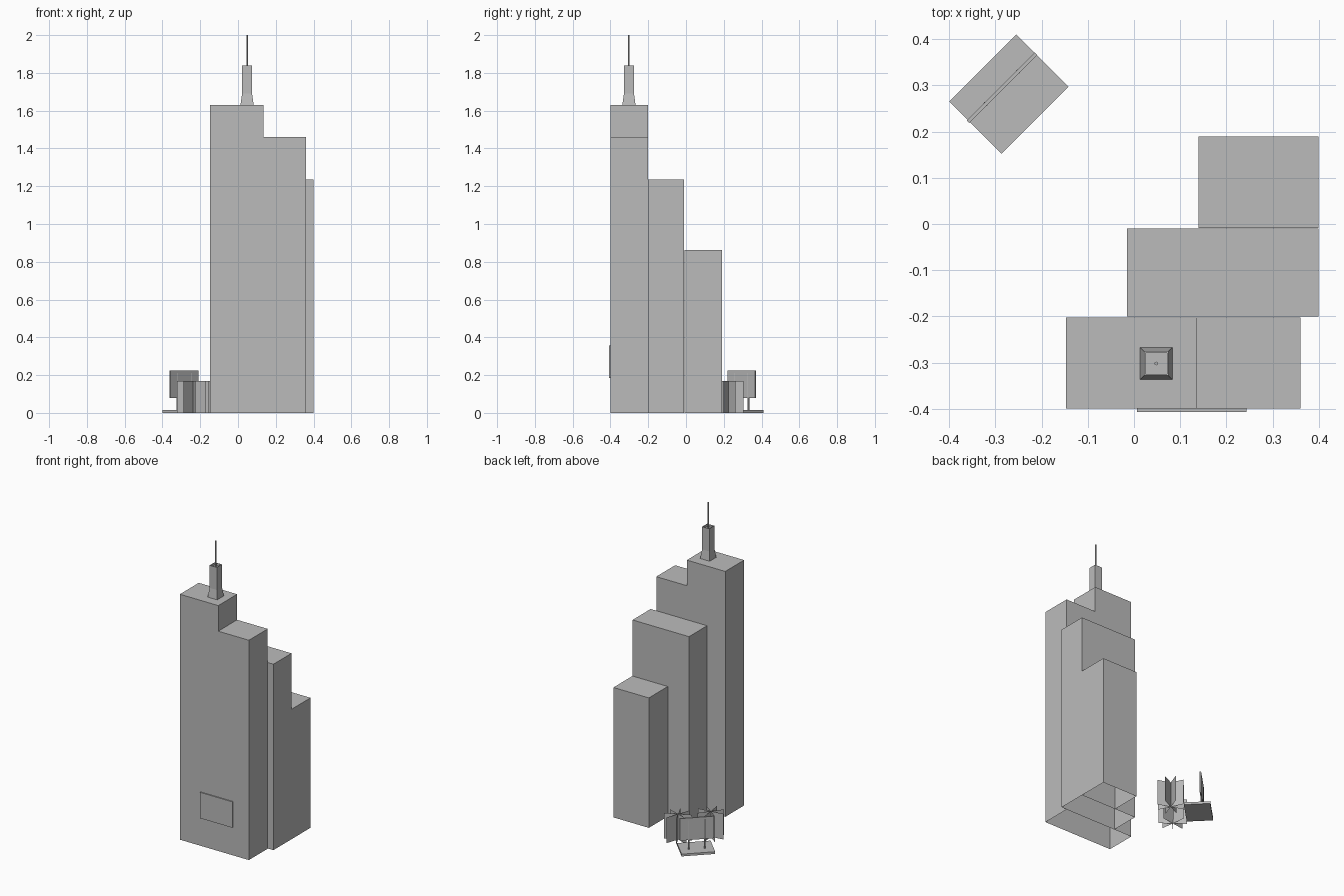
import bpy
import bmesh
from math import cos, sin, pi, radians
from mathutils import Matrix, Vector

cube = bpy.data.objects.get("Cube")
if cube:
    bpy.data.objects.remove(cube, do_unlink=True)

grey = bpy.data.materials.new("plain_grey")
grey.use_nodes = True
color = (0.5, 0.5, 0.5, 1)
grey.diffuse_color = color
grey.node_tree.nodes["Principled BSDF"].inputs["Base Color"].default_value = color


def finish(name, bm, recalc=True):
    if recalc:
        bmesh.ops.recalc_face_normals(bm, faces=bm.faces)
    mesh = bpy.data.meshes.new(name)
    bm.to_mesh(mesh)
    bm.free()
    mesh.materials.append(grey)
    obj = bpy.data.objects.new(name, mesh)
    bpy.context.collection.objects.link(obj)
    return obj


def tower(name, profile, y0, y1):
    """Front outline (x, z) pushed back in y, with an open underside."""
    bm = bmesh.new()
    face = bm.faces.new([bm.verts.new((x, y0, z)) for x, z in profile])
    result = bmesh.ops.extrude_face_region(bm, geom=[face], use_keep_orig=True)
    moved = [v for v in result["geom"] if isinstance(v, bmesh.types.BMVert)]
    bmesh.ops.translate(bm, verts=moved, vec=(0, y1 - y0, 0))
    bmesh.ops.recalc_face_normals(bm, faces=bm.faces)
    under = [f for f in bm.faces if all(v.co.z < 0.001 for v in f.verts)]
    bmesh.ops.delete(bm, geom=under, context='FACES')
    return finish(name, bm, recalc=False)


def rect(x0, x1, top):
    return [(x0, 0), (x1, 0), (x1, top), (x0, top)]


def box(name, center, size, turn=0):
    bm = bmesh.new()
    matrix = (Matrix.Translation(center) @ Matrix.Rotation(turn, 4, 'Z')
              @ Matrix.Diagonal((*size, 1)))
    bmesh.ops.create_cube(bm, size=1, matrix=matrix)
    return finish(name, bm)


def rod(name, x, y, z0, z1, radius, sides=8):
    bm = bmesh.new()
    bmesh.ops.create_cone(bm, cap_ends=True, segments=sides, radius1=radius,
                          radius2=radius, depth=z1 - z0,
                          matrix=Matrix.Translation((x, y, (z0 + z1) / 2)))
    return finish(name, bm)


def square_loft(name, x, y, rings):
    """Square rings (half width, z) joined in order, closed at the last one."""
    bm = bmesh.new()
    loops = [[bm.verts.new((x + sx * h, y + sy * h, z))
              for sx, sy in ((-1, -1), (1, -1), (1, 1), (-1, 1))]
             for h, z in rings]
    for low, high in zip(loops, loops[1:]):
        for i in range(4):
            j = (i + 1) % 4
            bm.faces.new((low[i], low[j], high[j], high[i]))
    bm.faces.new(loops[-1])
    return finish(name, bm, recalc=False)


def plane_tree(name, x, y, start):
    """Four upright crossed cards."""
    bm = bmesh.new()
    reach, height = 0.085, 0.17
    for i in range(4):
        angle = start + i * pi / 4
        arm = Vector((cos(angle), sin(angle), 0)) * reach
        mid, up = Vector((x, y, 0)), Vector((0, 0, height))
        bm.faces.new([bm.verts.new(p) for p in
                      (mid - arm, mid + arm, mid + arm + up, mid - arm + up)])
    return finish(name, bm, recalc=False)


# Stepped towers
tower("front_tower", [(-0.147, 0), (0.36, 0), (0.36, 1.46), (0.135, 1.46),
                      (0.135, 1.63), (-0.147, 1.63)], -0.4, -0.202)
tower("middle_tower", rect(-0.015, 0.4, 1.235), -0.2, -0.01)
tower("rear_tower", rect(0.14, 0.4, 0.863), -0.009, 0.19)

# Flat sign plate on the front wall
box("wall_sign", (0.125, -0.4025, 0.272), (0.238, 0.009, 0.172))

# Roof spire with a sunken top, and its mast
square_loft("spire", 0.048, -0.302,
            [(0.035, 1.63), (0.0265, 1.69), (0.0265, 1.84),
             (0.023, 1.84), (0.023, 1.825)])
rod("mast", 0.048, -0.302, 1.825, 2.0, 0.004)

# Free-standing billboard turned to the diagonal
turn = radians(45)
box("billboard_base", (-0.271, 0.281, 0.0075), (0.205, 0.16, 0.015), turn)
board_x, board_y = -0.286, 0.295
box("billboard_panel", (board_x, board_y, 0.152), (0.208, 0.008, 0.146), turn)
for side, label in ((-1, "right"), (1, "left")):
    offset = side * 0.035
    rod("billboard_post_" + label, board_x + offset, board_y + offset,
        0.015, 0.21, 0.005)

# Card trees beside the billboard
plane_tree("tree_left", -0.1, 0.225, radians(26))
plane_tree("tree_right", -0.238, 0.08, radians(8))
